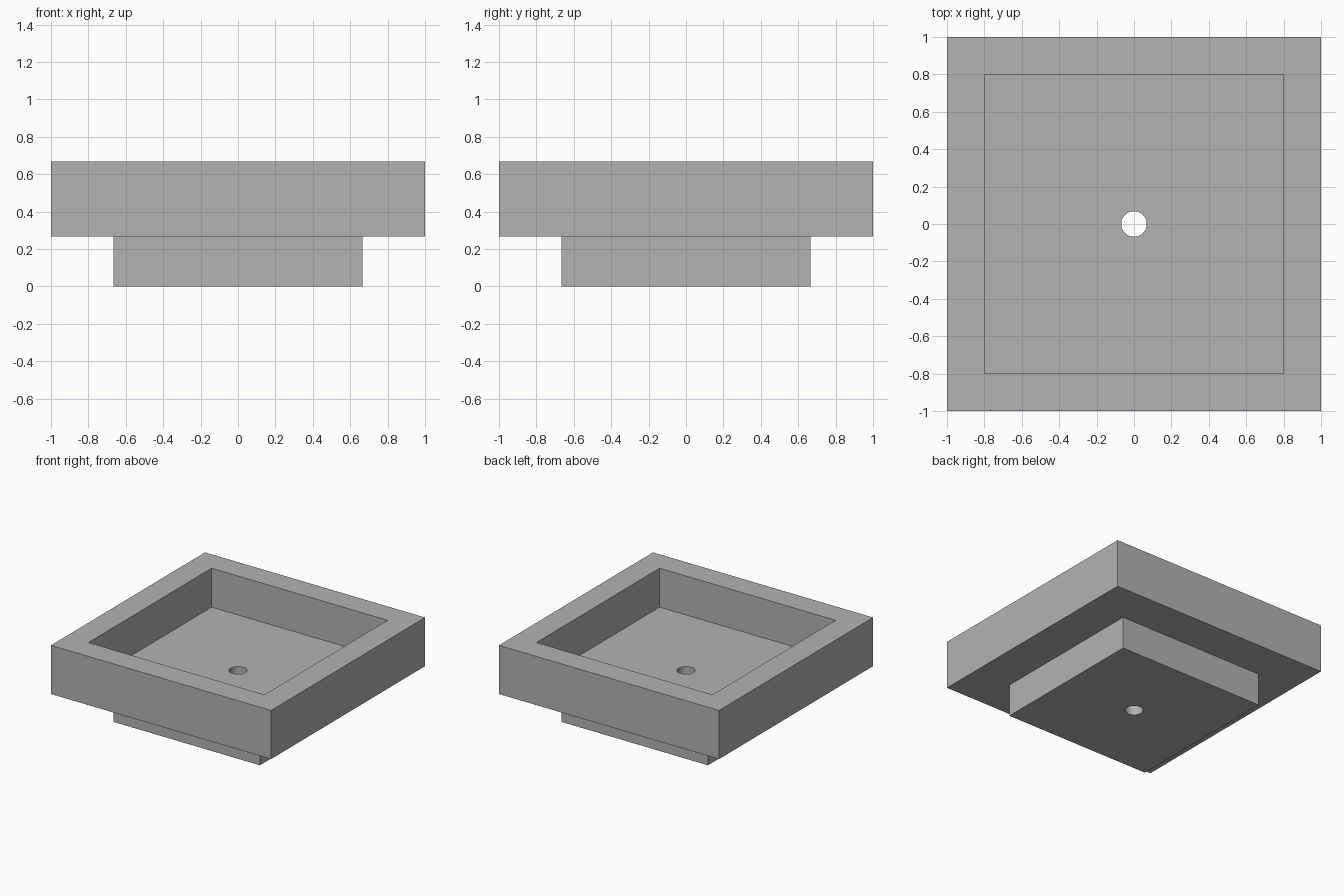
import bpy
import bmesh
from mathutils import Matrix

if "Cube" in bpy.data.objects:
    bpy.data.objects.remove(bpy.data.objects["Cube"], do_unlink=True)

PEDESTAL_TOP = 0.267
RIM = 0.667
FLOOR = 0.347

grey = bpy.data.materials.new("plain grey")
grey.use_nodes = True
colour = (0.45, 0.45, 0.45, 1)
grey.diffuse_color = colour
grey.node_tree.nodes["Principled BSDF"].inputs["Base Color"].default_value = colour


def add_object(name, bm):
    mesh = bpy.data.meshes.new(name)
    bm.to_mesh(mesh)
    bm.free()
    mesh.materials.append(grey)
    obj = bpy.data.objects.new(name, mesh)
    bpy.context.collection.objects.link(obj)
    return obj


def block(name, width, bottom, top):
    bm = bmesh.new()
    place = Matrix.Translation((0, 0, (bottom + top) / 2))
    size = Matrix.Diagonal((width, width, top - bottom, 1))
    bmesh.ops.create_cube(bm, size=1, matrix=place @ size)
    return add_object(name, bm)


def cut(obj, cutters):
    for cutter in cutters:
        mod = obj.modifiers.new("cut", "BOOLEAN")
        mod.operation = "DIFFERENCE"
        mod.solver = "EXACT"
        mod.object = cutter
    graph = bpy.context.evaluated_depsgraph_get()
    mesh = bpy.data.meshes.new_from_object(obj.evaluated_get(graph))
    obj.modifiers.clear()
    obj.data = mesh


# Square tray and the smaller pedestal beneath it
tray = block("tray", 2, PEDESTAL_TOP, RIM)
pedestal = block("pedestal", 1.333, 0, PEDESTAL_TOP)

# Cutters for the basin and the drain hole
basin = block("basin_cutter", 1.6, FLOOR, RIM + 0.2)
bm = bmesh.new()
bmesh.ops.create_cone(bm, cap_ends=True, segments=64, radius1=0.068,
                      radius2=0.068, depth=3)
drain = add_object("drain_cutter", bm)

cut(tray, [basin, drain])
cut(pedestal, [drain])
for cutter in (basin, drain):
    bpy.data.objects.remove(cutter, do_unlink=True)

# Smooth the drain wall, keep the flat faces crisp
bpy.ops.object.select_all(action="DESELECT")
for obj in (tray, pedestal):
    obj.select_set(True)
bpy.context.view_layer.objects.active = tray
bpy.ops.object.shade_smooth_by_angle()
